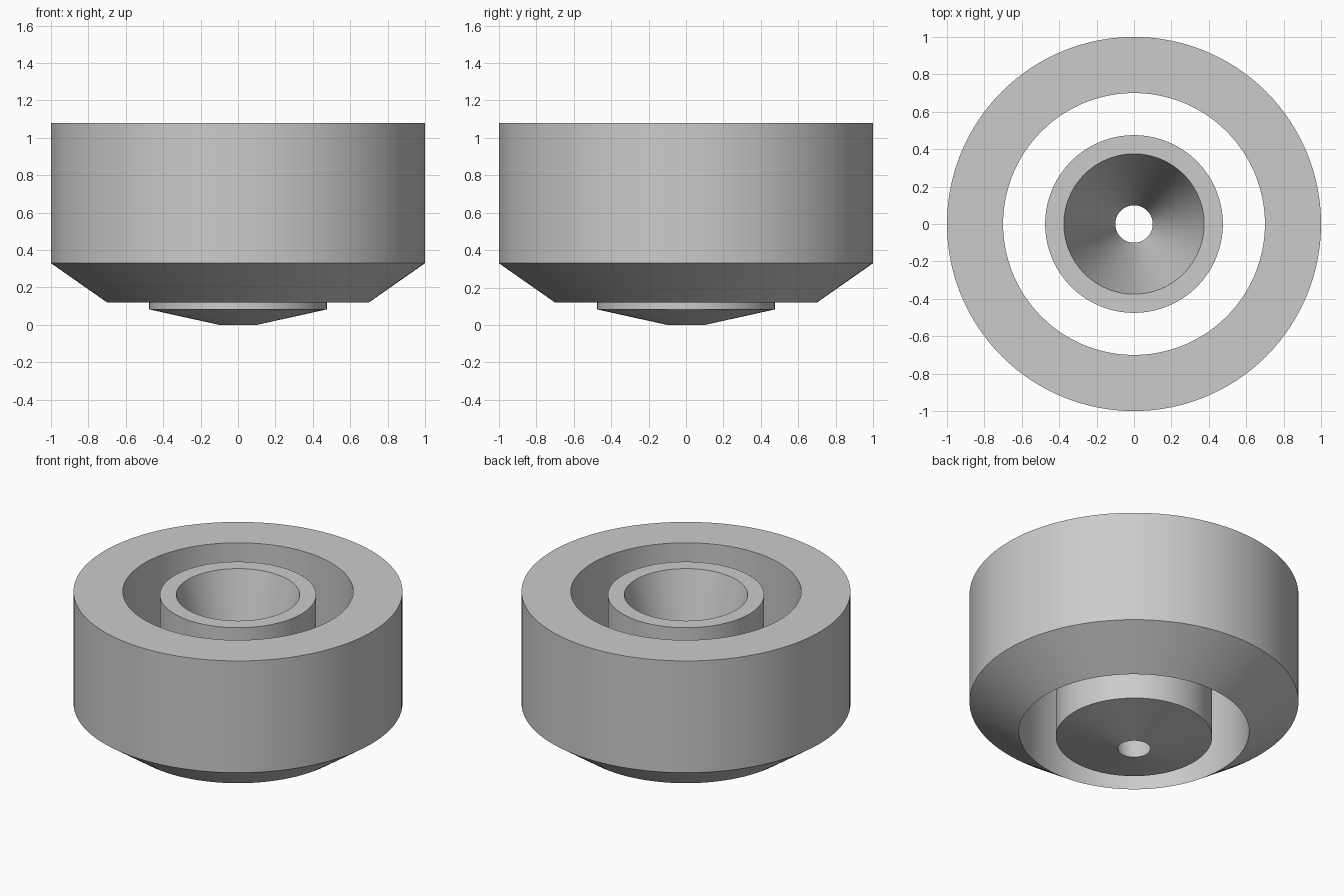
import bpy
import bmesh
import math

SEGMENTS = 128

cube = bpy.data.objects.get("Cube")
if cube:
    bpy.data.objects.remove(cube, do_unlink=True)

# Single grey finish
grey = bpy.data.materials.new("light_grey")
colour = (0.6, 0.6, 0.6, 1.0)
grey.diffuse_color = colour
grey.use_nodes = True
grey.node_tree.nodes["Principled BSDF"].inputs["Base Color"].default_value = colour


def lathe(name, profile):
    """Revolve a closed (radius, height) outline around the z axis."""
    bm = bmesh.new()
    verts = [bm.verts.new((r, 0, z)) for r, z in profile]
    edges = [bm.edges.new((verts[i - 1], verts[i])) for i in range(len(verts))]
    bmesh.ops.spin(bm, geom=verts + edges, cent=(0, 0, 0), axis=(0, 0, 1),
                   angle=math.tau, steps=SEGMENTS, use_merge=True)
    bmesh.ops.remove_doubles(bm, verts=bm.verts[:], dist=0.0001)
    bmesh.ops.recalc_face_normals(bm, faces=bm.faces[:])
    mesh = bpy.data.meshes.new(name)
    bm.to_mesh(mesh)
    bm.free()
    mesh.materials.append(grey)
    obj = bpy.data.objects.new(name, mesh)
    bpy.context.collection.objects.link(obj)
    bpy.ops.object.select_all(action='DESELECT')
    obj.select_set(True)
    bpy.context.view_layer.objects.active = obj
    bpy.ops.object.shade_smooth_by_angle(angle=math.radians(20))
    return obj


# Thick outer ring with a chamfered underside
lathe("outer_ring", [(0.7, 0.12), (1.0, 0.33), (1.0, 1.08), (0.7, 1.08)])

# Free-standing inner sleeve with a funnel bore and a shallow conical base
lathe("inner_funnel", [(0.1, 0.0), (0.475, 0.083), (0.475, 1.058), (0.375, 1.058)])
